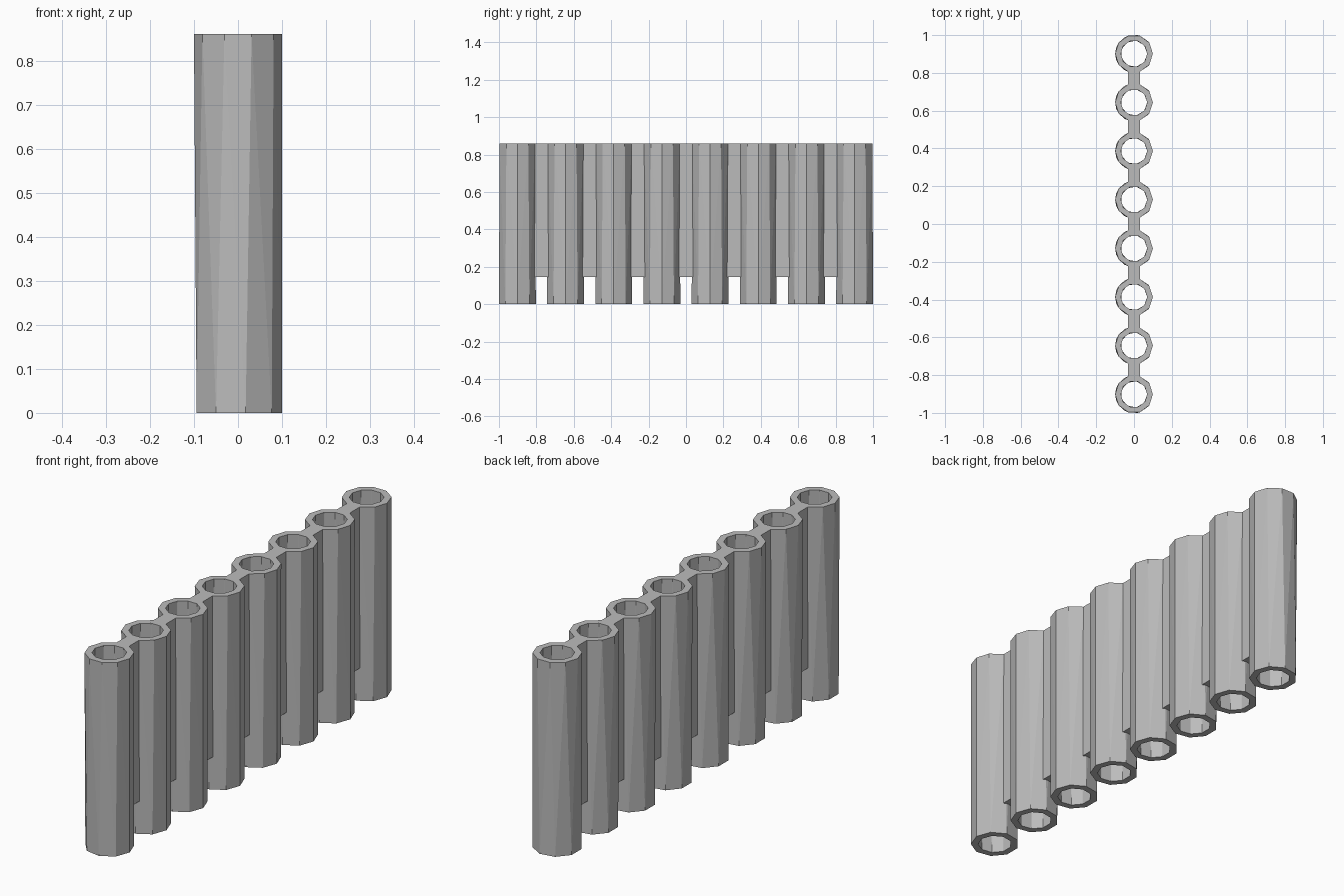
import bpy, bmesh
from math import cos, sin, tau

cube = bpy.data.objects.get("Cube")
if cube:
    bpy.data.objects.remove(cube, do_unlink=True)

COUNT = 8
HEIGHT = 0.86
END = 0.9015
PITCH = 2 * END / (COUNT - 1)
OUTER, INNER = 0.1, 0.07
LOW_SIDES, TOP_SIDES = 9, 10

grey = bpy.data.materials.new("plain grey")
grey.use_nodes = True
colour = (0.5, 0.5, 0.5, 1)
grey.diffuse_color = colour
grey.node_tree.nodes["Principled BSDF"].inputs["Base Color"].default_value = colour


def ring(bm, radius, sides, z):
    return [bm.verts.new((radius * cos(tau * i / sides), radius * sin(tau * i / sides), z))
            for i in range(sides)]


def zip_rings(bm, a, b):
    """Join two rings with triangles, advancing whichever ring lags behind."""
    i = j = 0
    na, nb = len(a), len(b)
    while i < na or j < nb:
        if j >= nb or (i < na and (i + 0.5) / na < (j + 0.5) / nb):
            bm.faces.new((a[i], a[(i + 1) % na], b[j % nb]))
            i += 1
        else:
            bm.faces.new((a[i % na], b[(j + 1) % nb], b[j]))
            j += 1


def finish(bm, name):
    bmesh.ops.recalc_face_normals(bm, faces=bm.faces[:])
    mesh = bpy.data.meshes.new(name)
    bm.to_mesh(mesh)
    bm.free()
    mesh.materials.append(grey)
    return mesh


def place(mesh, name, y):
    obj = bpy.data.objects.new(name, mesh)
    obj.location.y = y
    bpy.context.collection.objects.link(obj)


# Hollow tube: the side count changes between foot and rim
bm = bmesh.new()
low_out, low_in = (ring(bm, r, LOW_SIDES, 0) for r in (OUTER, INNER))
top_out, top_in = (ring(bm, r, TOP_SIDES, HEIGHT) for r in (OUTER, INNER))
zip_rings(bm, low_out, top_out)
zip_rings(bm, low_in, top_in)
for outer, inner in ((low_out, low_in), (top_out, top_in)):
    n = len(outer)
    for i in range(n):
        k = (i + 1) % n
        bm.faces.new((outer[i], outer[k], inner[k], inner[i]))
tube = finish(bm, "tube")

# Web plate that joins neighbouring tubes, stopping short of the floor
WEB_BASE = 0.145
bm = bmesh.new()
bmesh.ops.create_cube(bm, size=1)
bmesh.ops.scale(bm, vec=(0.062, PITCH - 0.17, HEIGHT - WEB_BASE), verts=bm.verts[:])
bmesh.ops.translate(bm, vec=(0, 0, (HEIGHT + WEB_BASE) / 2), verts=bm.verts[:])
web = finish(bm, "web")

# Row of tubes and webs
for n in range(COUNT):
    y = -END + n * PITCH
    place(tube, f"tube_{n + 1}", y)
    if n < COUNT - 1:
        place(web, f"web_{n + 1}", y + PITCH / 2)
